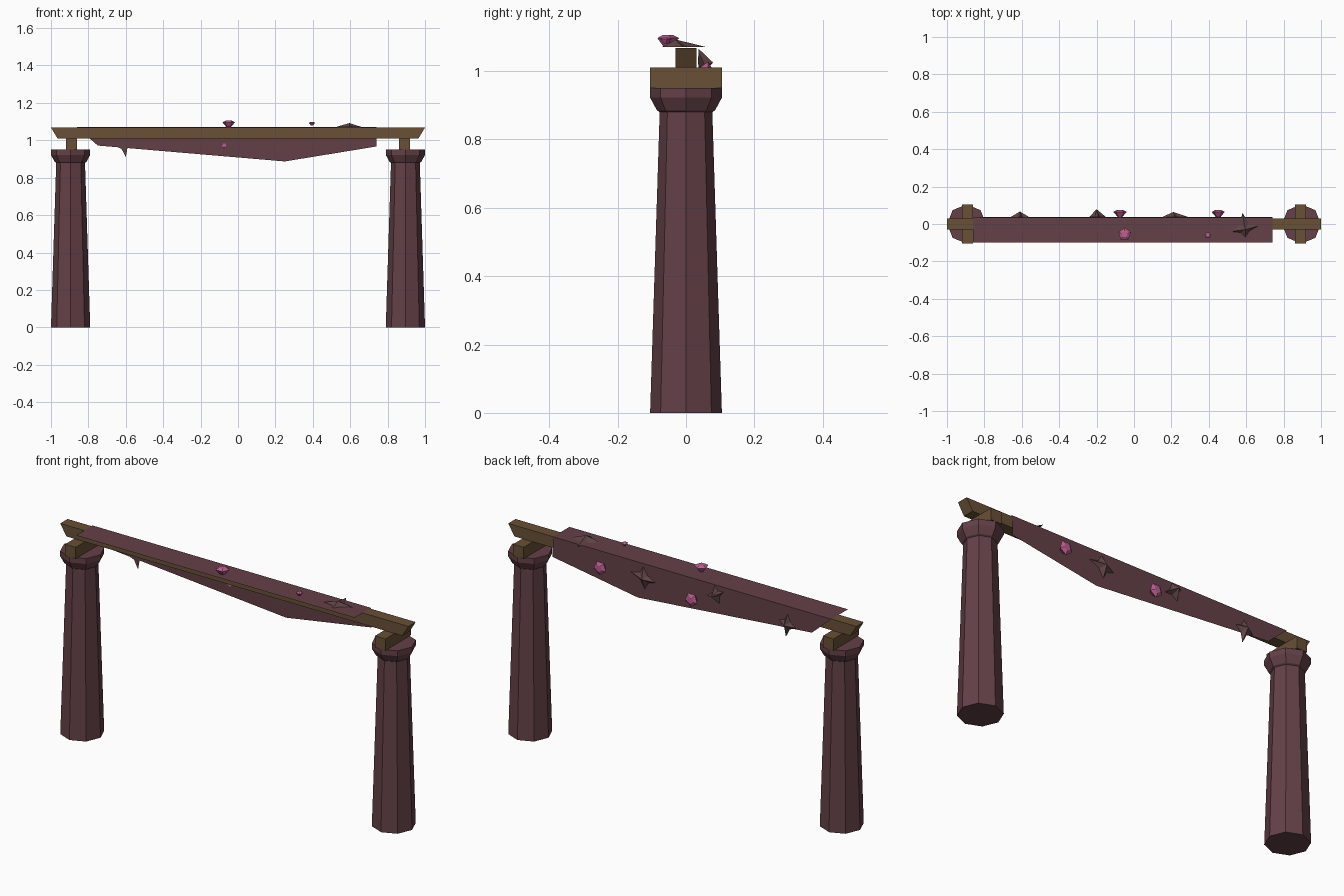
import bpy, bmesh, math
from mathutils import Vector, Matrix

cube = bpy.data.objects.get("Cube")
if cube:
    bpy.data.objects.remove(cube, do_unlink=True)


def material(name, rgb):
    m = bpy.data.materials.new(name)
    m.use_nodes = True
    m.diffuse_color = (*rgb, 1)
    m.node_tree.nodes["Principled BSDF"].inputs["Base Color"].default_value = (*rgb, 1)
    return m


PLUM = material("plum stone", (0.127, 0.052, 0.063))
WOOD = material("brown wood", (0.140, 0.080, 0.037))
PINK = material("pink crystal", (0.50, 0.112, 0.275))
THORN = material("dusky thorn", (0.115, 0.057, 0.058))


def finish(name, bm, mat, fix=True):
    if fix:
        bmesh.ops.recalc_face_normals(bm, faces=bm.faces)
    mesh = bpy.data.meshes.new(name)
    bm.to_mesh(mesh)
    bm.free()
    mesh.materials.append(mat)
    obj = bpy.data.objects.new(name, mesh)
    bpy.context.collection.objects.link(obj)


def lathe(name, profile, sides, mat, matrix):
    """Stack polygon rings of (radius, height), capped at both ends."""
    bm = bmesh.new()
    rings = []
    for r, z in profile:
        rings.append([bm.verts.new(matrix @ Vector((r * math.cos(a), r * math.sin(a), z)))
                      for a in (math.tau * i / sides for i in range(sides))])
    for low, high in zip(rings, rings[1:]):
        for i in range(sides):
            j = (i + 1) % sides
            bm.faces.new((low[i], low[j], high[j], high[i]))
    bm.faces.new(rings[0][::-1])
    bm.faces.new(rings[-1])
    finish(name, bm, mat)


def prism(name, outline, half_y, mat):
    """Extrude an x-z outline across y."""
    bm = bmesh.new()
    face = bm.faces.new([bm.verts.new((x, -half_y, z)) for x, z in outline])
    out = bmesh.ops.extrude_face_region(bm, geom=[face], use_keep_orig=True)
    for v in out["geom"]:
        if isinstance(v, bmesh.types.BMVert):
            v.co.y = half_y
    finish(name, bm, mat)


# Columns with flared caps, and the cross blocks on them
column = [(0.105, 0), (0.077, 0.88), (0.085, 0.885), (0.105, 0.922), (0.105, 0.95)]
for side, sx in (("left", 1), ("right", -1)):
    lathe(side + "_column", column, 8, PLUM, Matrix.Translation((sx * 0.895, 0, 0)))
    a, b = sx * 0.89 - 0.03, sx * 0.89 + 0.03
    prism(side + "_cross_block", [(a, 0.95), (b, 0.95), (b, 1.01), (a, 1.01)], 0.105, WOOD)

# Long beam with slanted ends
prism("main_beam", [(-0.965, 1.01), (0.965, 1.01), (1, 1.068), (-1, 1.068)], 0.03, WOOD)

# Cloth lying over the beam and hanging down behind it
bm = bmesh.new()
front = [bm.verts.new((x, -0.1, 1.07)) for x in (-0.86, 0.74)]
fold = [bm.verts.new((x, 0.035, 1.07)) for x in (-0.86, 0.74)]
hem = [bm.verts.new((x, 0.038, z)) for x, z in ((0.74, 0.967), (0.25, 0.887), (-0.75, 0.972))]
bm.faces.new((front[0], front[1], fold[1], fold[0]))
bm.faces.new((fold[0], fold[1], *hem))
finish("draped_cloth", bm, PLUM, fix=False)

UP = Matrix.Identity(4)
BACK = Matrix.Rotation(-math.pi / 2, 4, "X")   # local z to +y, local y to -z


# Pink crystals flaring away from the cloth
def crystal(name, place, turn, size):
    m = Matrix.Translation(place) @ turn @ Matrix.Rotation(0.3, 4, "Z") @ Matrix.Scale(size, 4)
    lathe(name, [(0.35, 0), (1, 0.75), (0.5, 1)], 5, PINK, m)


crystal("top_crystal_large", (-0.05, -0.055, 1.07), UP, 0.035)
crystal("top_crystal_small", (0.395, -0.06, 1.08), UP, 0.018)
crystal("back_crystal_centre", (-0.075, 0.037, 0.973), BACK, 0.037)
crystal("back_crystal_left", (0.45, 0.037, 0.997), BACK, 0.037)


# Thorns: star-based pyramids with uneven points
def thorn(name, place, turn, points, height):
    bm = bmesh.new()
    m = Matrix.Translation(place) @ turn
    ring = []
    for i, (x, y) in enumerate(points):
        nx, ny = points[(i + 1) % len(points)]
        ring.append(bm.verts.new(m @ Vector((x, y, 0))))
        ring.append(bm.verts.new(m @ Vector(((x + nx) * 0.32, (y + ny) * 0.32, 0))))
    tip = bm.verts.new(m @ Vector((0, 0, height)))
    for i, v in enumerate(ring):
        bm.faces.new((v, ring[(i + 1) % len(ring)], tip))
    bm.faces.new(ring[::-1])
    finish(name, bm, THORN)


thorn("top_thorn", (0.595, -0.03, 1.07), UP,
      [(0.07, 0.02), (-0.015, 0.09), (-0.075, -0.01), (0.0, -0.04)], 0.022)
thorn("back_thorn_left", (0.21, 0.037, 1.0), BACK,
      [(0.08, -0.01), (0, 0.06), (-0.06, 0.01), (0.01, -0.055)], 0.027)
thorn("back_thorn_centre", (-0.2, 0.037, 1.025), BACK,
      [(0.05, 0.02), (-0.02, 0.045), (-0.04, -0.02), (0.01, -0.04)], 0.042)
thorn("back_thorn_right", (-0.61, 0.037, 0.98), BACK,
      [(0.05, -0.01), (0.01, 0.07), (-0.05, 0.01), (0, -0.05)], 0.03)
